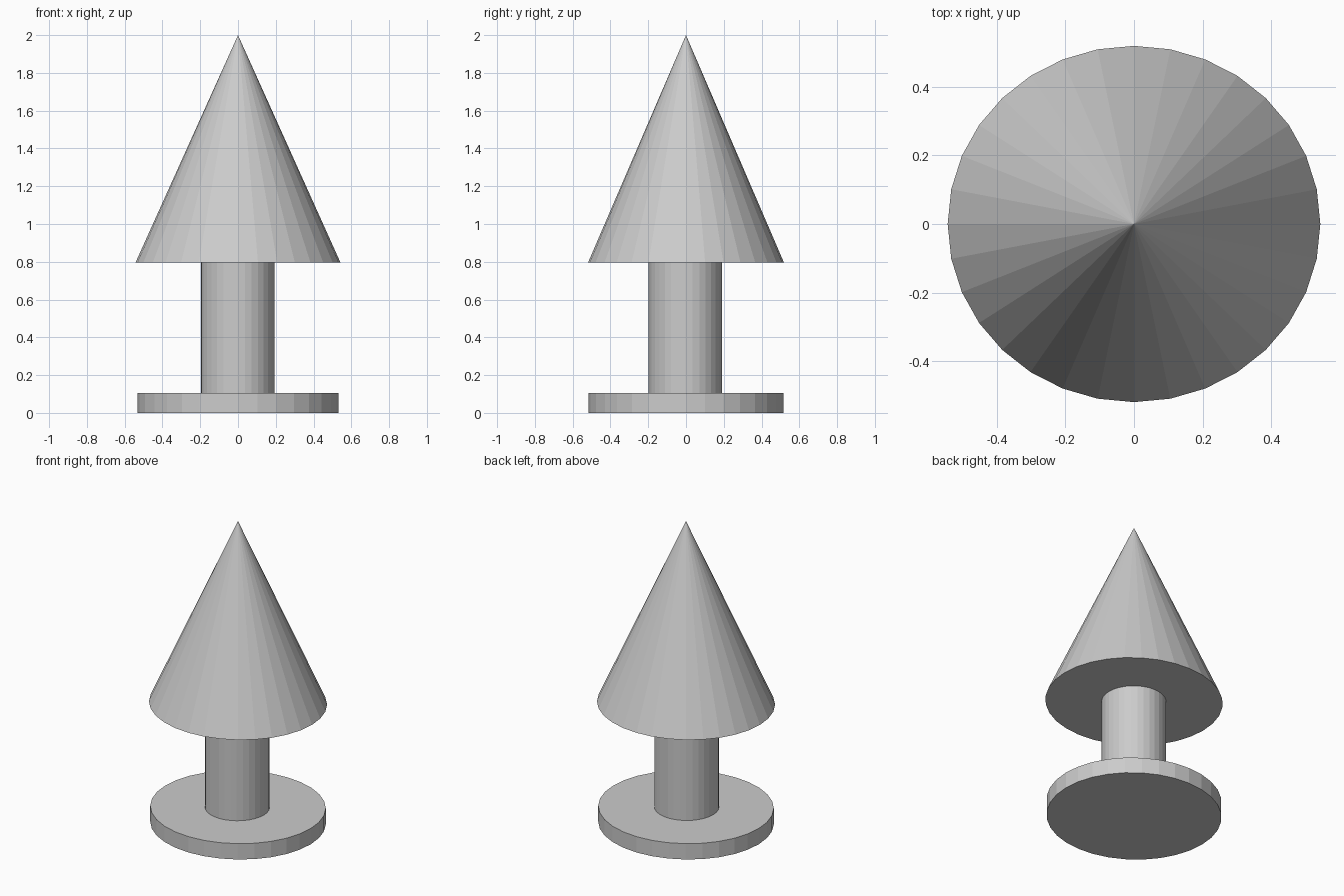
import bpy

if "Cube" in bpy.data.objects:
    bpy.data.objects.remove(bpy.data.objects["Cube"])

# One plain grey for the whole model
grey = bpy.data.materials.new("light_grey")
grey.diffuse_color = (0.6, 0.6, 0.6, 1)
grey.use_nodes = True
grey.node_tree.nodes["Principled BSDF"].inputs["Base Color"].default_value = grey.diffuse_color


def tapered(name, rx, ry, z0, z1, tip=1.0, x=0.0, y=0.0):
    """Flat-faced 32-sided solid between two heights, slightly oval."""
    bpy.ops.mesh.primitive_cone_add(
        vertices=32, radius1=1, radius2=tip, depth=z1 - z0,
        location=(x, y, (z0 + z1) / 2))
    ob = bpy.context.object
    ob.name = name
    ob.scale = (rx, ry, 1)
    ob.data.materials.append(grey)
    return ob


# Round foot plate
tapered("base_disc", 0.533, 0.516, 0.0, 0.105)
# Upright post
tapered("post", 0.195, 0.194, 0.105, 0.795, x=-0.002, y=-0.004)
# Pointed top
tapered("cone_top", 0.543, 0.519, 0.795, 2.0, tip=0.0)
